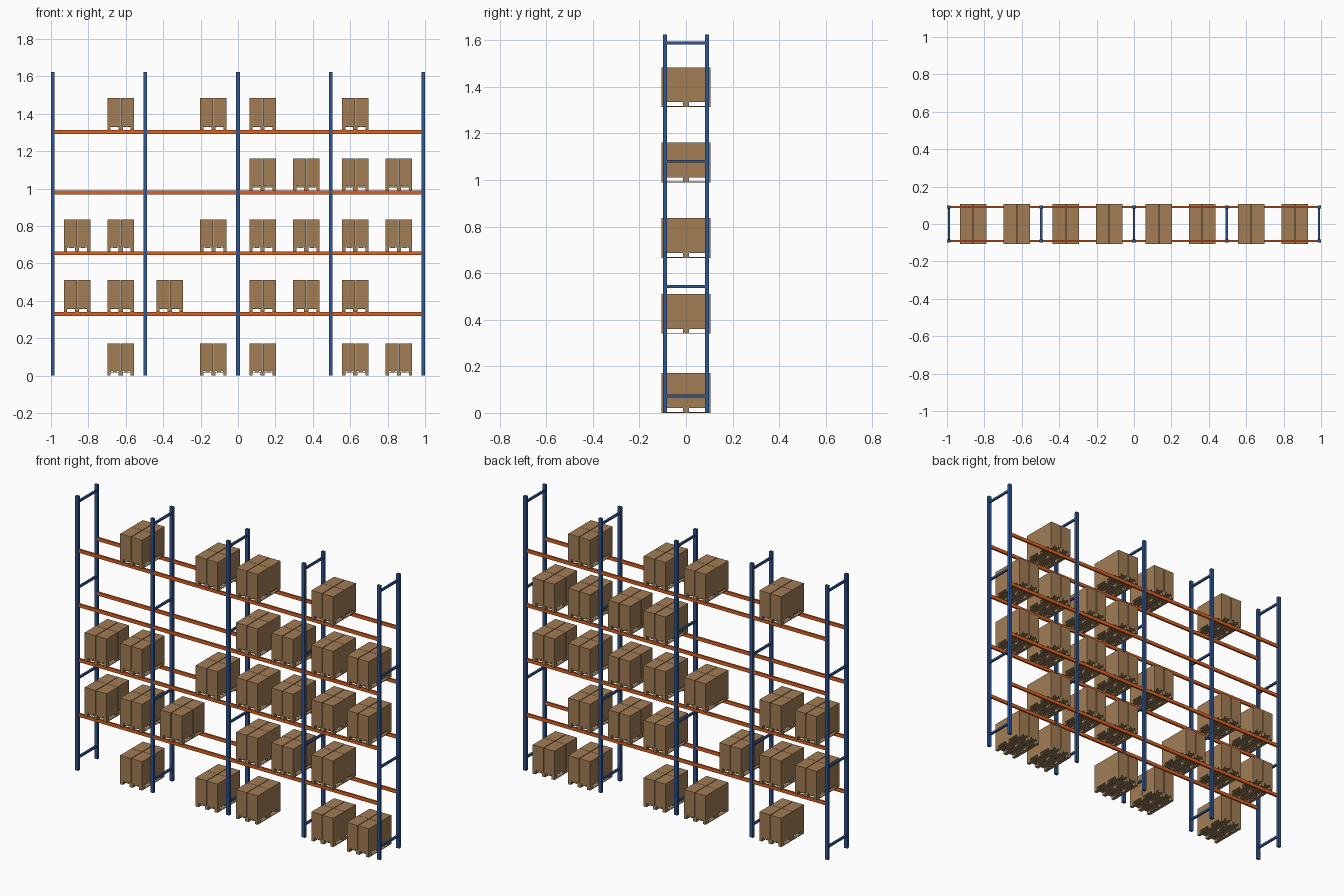
import bpy
import bmesh
from mathutils import Matrix, Vector

cube = bpy.data.objects.get("Cube")
if cube:
    bpy.data.objects.remove(cube, do_unlink=True)


def material(name, rgb):
    mat = bpy.data.materials.new(name)
    mat.use_nodes = True
    mat.diffuse_color = (*rgb, 1)
    mat.node_tree.nodes["Principled BSDF"].inputs["Base Color"].default_value = (*rgb, 1)
    return mat


def box_mesh(name, boxes, mat):
    """One mesh from a list of (centre, size) boxes."""
    bm = bmesh.new()
    for centre, size in boxes:
        bmesh.ops.create_cube(
            bm, size=1, matrix=Matrix.Translation(centre) @ Matrix.Diagonal((*size, 1)))
    mesh = bpy.data.meshes.new(name)
    bm.to_mesh(mesh)
    bm.free()
    mesh.materials.append(mat)
    return mesh


def place(name, mesh, location):
    obj = bpy.data.objects.new(name, mesh)
    obj.location = location
    bpy.context.collection.objects.link(obj)
    return obj


blue = material("blue_steel", (0.03, 0.095, 0.29))
orange = material("orange_steel", (0.72, 0.12, 0.015))
wood = material("pallet_wood", (0.36, 0.24, 0.12))
card = material("cardboard", (0.36, 0.205, 0.09))

POST_X = (-0.99, -0.496, 0, 0.496, 0.99)
POST_W, POST_D, HEIGHT = 0.02, 0.016, 1.625
SIDE_Y = 0.09
BEAM_Z = (0.33, 0.655, 0.98, 1.303)
BEAM_H = 0.02

# Upright frames: two posts joined by horizontal braces
post = box_mesh("post", [(Vector((0, 0, HEIGHT / 2)), (POST_W, POST_D, HEIGHT))], blue)
brace = box_mesh("brace", [(Vector((0, 0, 0)), (0.011, 2 * SIDE_Y - POST_D, 0.012))], blue)
for x in POST_X:
    for side, y in (("front", -SIDE_Y), ("back", SIDE_Y)):
        place(side + "_post", post, (x, y, 0))
    for z in (0.073, 0.543, 1.08, 1.588):
        place("frame_brace", brace, (x, 0, z))

# Load beams between neighbouring posts
for x0, x1 in zip(POST_X, POST_X[1:]):
    beam = box_mesh("beam", [(Vector((0, 0, 0)), (x1 - x0 - POST_W, 0.011, BEAM_H))], orange)
    for z in BEAM_Z:
        for side, y in (("front", -SIDE_Y), ("back", SIDE_Y)):
            place(side + "_beam", beam, ((x0 + x1) / 2, y, z))

# Pallet: bottom runners, blocks, cross boards and deck boards
LENGTH, WIDTH, BOARD, BLOCK_H = 0.212, 0.143, 0.004, 0.013
BLOCK_L = 0.024
parts = []
for side, w in ((-1, 0.018), (0, 0.022), (1, 0.018)):
    x = side * (WIDTH - w) / 2
    parts.append((Vector((x, 0, BOARD / 2)), (w, LENGTH, BOARD)))
    for end in (-1, 0, 1):
        y = end * (LENGTH - BLOCK_L) / 2
        parts.append((Vector((x, y, BOARD + BLOCK_H / 2)), (w, BLOCK_L, BLOCK_H)))
cross_z = BOARD + BLOCK_H
for end in (-1, 0, 1):
    y = end * (LENGTH - BLOCK_L) / 2
    parts.append((Vector((0, y, cross_z + BOARD / 2)), (WIDTH, BLOCK_L, BOARD)))
deck_z = cross_z + BOARD
for i in range(-2, 3):
    x = i * (WIDTH - 0.02) / 4
    parts.append((Vector((x, 0, deck_z + BOARD / 2)), (0.02, LENGTH, BOARD)))
pallet = box_mesh("pallet", parts, wood)
PALLET_H = deck_z + BOARD

# Cartons: two by two stack filling the pallet
GAP_X, GAP_Y, CARTON_H = 0.004, 0.0015, 0.146
size = ((WIDTH - GAP_X) / 2, (LENGTH - GAP_Y) / 2, CARTON_H)
cartons = box_mesh("cartons", [
    (Vector((sx * (size[0] + GAP_X) / 2, sy * (size[1] + GAP_Y) / 2, PALLET_H + CARTON_H / 2)), size)
    for sx in (-1, 1) for sy in (-1, 1)], card)

# Loaded bays, one row per level from the floor up
SLOT_X = (-0.86, -0.627, -0.365, -0.132, 0.132, 0.365, 0.627, 0.86)
LEVELS = (".#.##.##", "###.###.", "##.#####", "....####", ".#.##.#.")
for level, (z, row) in enumerate(zip((0, *(b + BEAM_H / 2 for b in BEAM_Z)), LEVELS)):
    for x, slot in zip(SLOT_X, row):
        if slot == "#":
            place(f"pallet_level_{level}", pallet, (x, 0, z))
            place(f"cartons_level_{level}", cartons, (x, 0, z))
